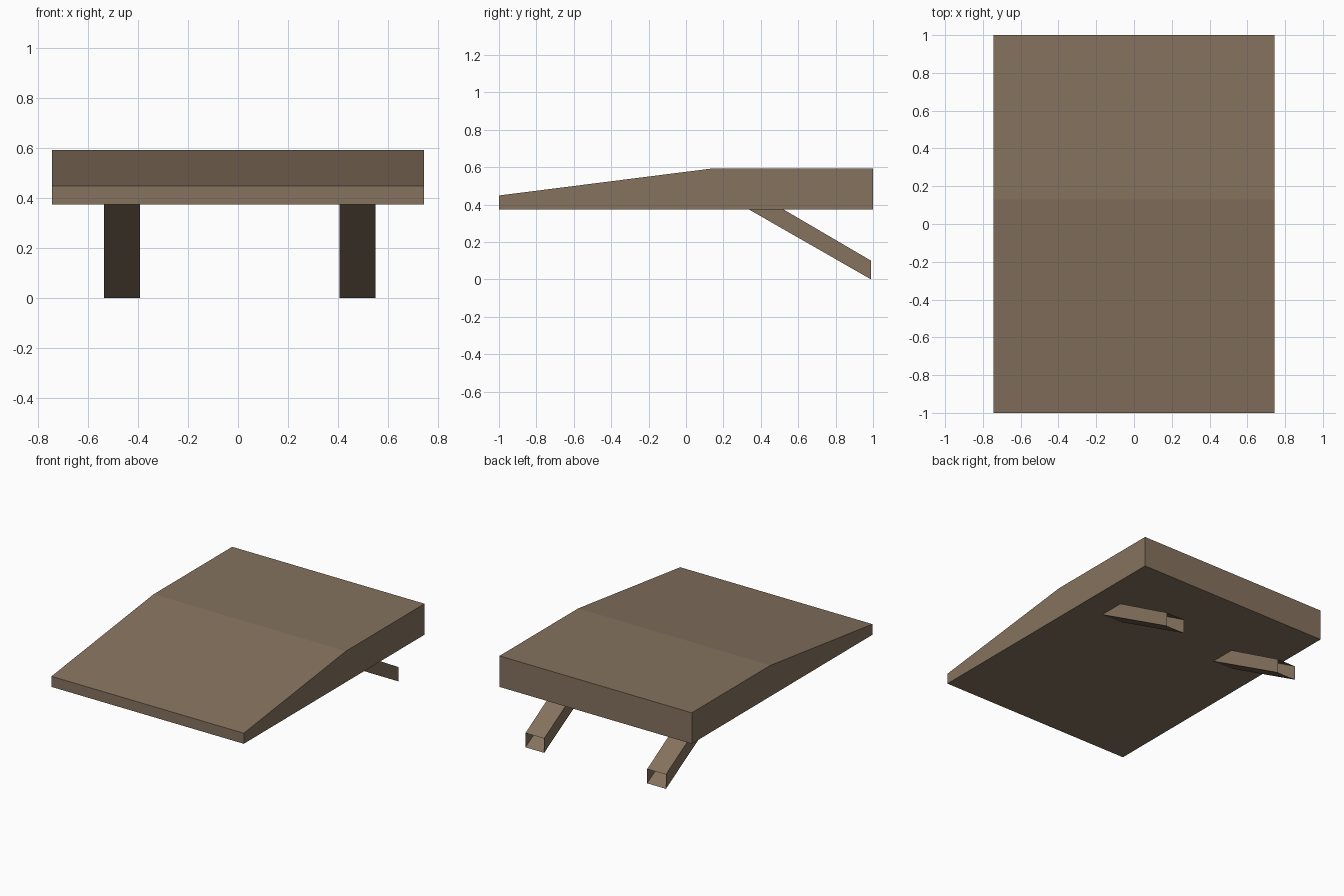
import bpy

if "Cube" in bpy.data.objects:
    bpy.data.objects.remove(bpy.data.objects["Cube"])

wood = bpy.data.materials.new("brown wood")
wood.diffuse_color = (0.235, 0.168, 0.112, 1)
wood.use_nodes = True
wood.node_tree.nodes["Principled BSDF"].inputs["Base Color"].default_value = wood.diffuse_color


def extrude_profile(name, profile, x0, x1, open_edges=(), caps=True):
    """Extrude a (y, z) profile along x, leaving the listed edges open."""
    n = len(profile)
    verts = [(x, y, z) for x in (x0, x1) for y, z in profile]
    faces = [(i, (i + 1) % n, (i + 1) % n + n, i + n)[::-1]
             for i in range(n) if i not in open_edges]
    faces += [tuple(range(n))[::-1], tuple(range(n, 2 * n))]
    mesh = bpy.data.meshes.new(name)
    mesh.from_pydata(verts, [], faces)
    mesh.materials.append(wood)
    obj = bpy.data.objects.new(name, mesh)
    bpy.context.collection.objects.link(obj)
    return obj


# Sloped board: flat at the back, tapering to the front
board = [(-1, 0.375), (1, 0.375), (1, 0.592), (0.13, 0.592), (-1, 0.449)]
extrude_profile("ramp_board", board, -0.745, 0.745)

# Slanted hollow supports, open at the foot and where they meet the board
leg = [(0.335, 0.375), (0.99, 0.0), (0.99, 0.1), (0.52, 0.375)]
for name, x in (("left_support", -0.465), ("right_support", 0.478)):
    extrude_profile(name, leg, x - 0.0725, x + 0.0725, open_edges=(1, 3))
